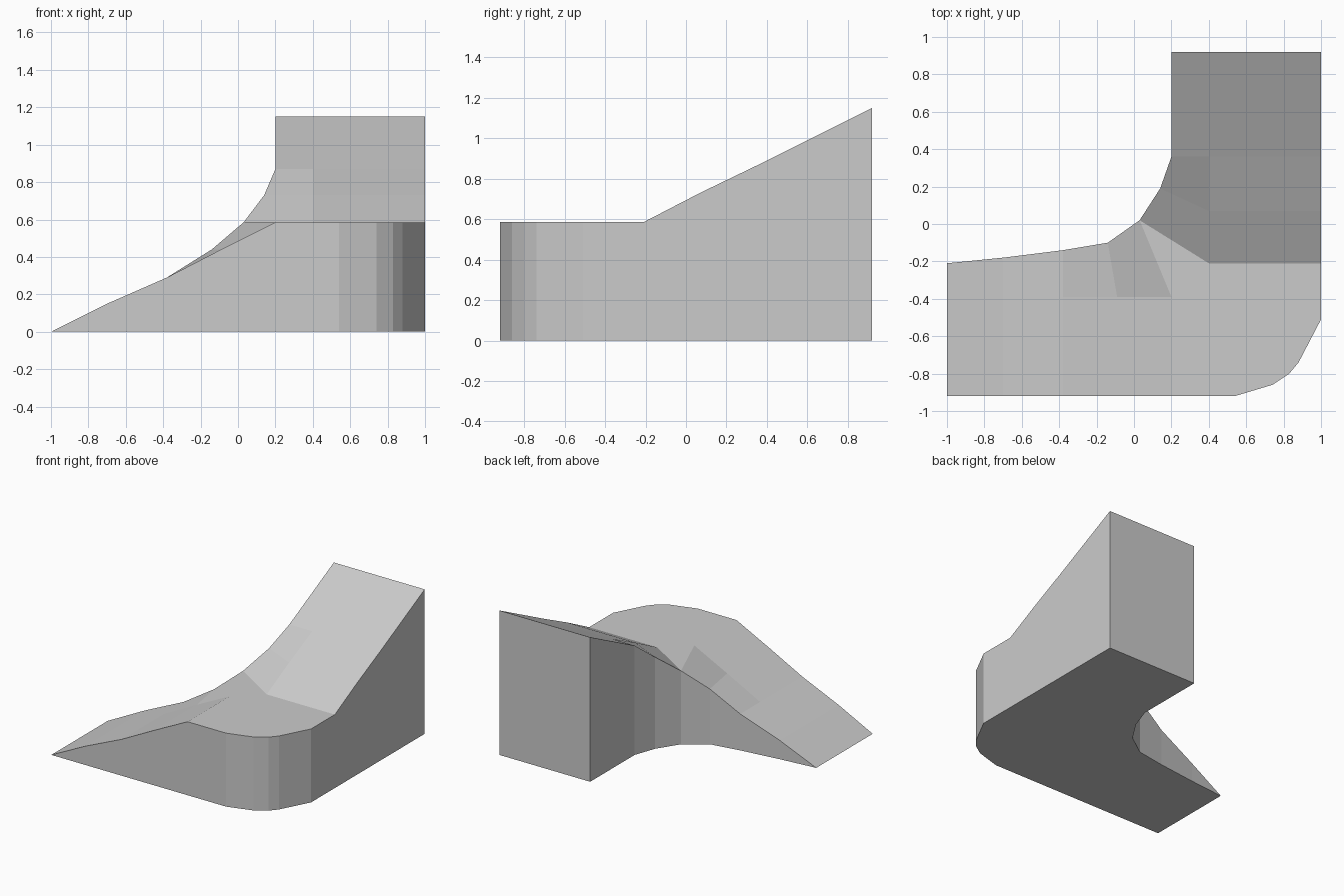
import bpy
import bmesh

cube = bpy.data.objects.get("Cube")
if cube:
    bpy.data.objects.remove(cube, do_unlink=True)

DECK = 0.585          # height of the flat corner
LOW, HIGH = -0.92, 0.92

grey = bpy.data.materials.new("plain grey")
grey.use_nodes = True
colour = (0.6, 0.6, 0.6, 1)
grey.diffuse_color = colour
grey.node_tree.nodes["Principled BSDF"].inputs["Base Color"].default_value = colour

bm = bmesh.new()


def strip(rows):
    """Skin a ladder of rows of points and return the vertex rows."""
    rows = [[bm.verts.new(p) for p in row] for row in rows]
    for a, b in zip(rows, rows[1:]):
        for i in range(len(a) - 1):
            bm.faces.new((a[i], a[i + 1], b[i + 1], b[i]))
    return rows


# Lower ramp: inner edge, mid line and outer edge, climbing along +x
lower = [(-1, -0.21, 0), (-0.7, -0.18, 0.15), (-0.38, -0.14, 0.29),
         (-0.14, -0.10, 0.44), (0.03, 0.02, DECK)]
lower_x = (-1, -0.7, -0.38, -0.09, 0.2)
low_rows = strip([[p, (x, -0.39, p[2]), (x, LOW, p[2])]
                  for p, x in zip(lower, lower_x)])

# Upper ramp: inner edge, mid line and outer edge, climbing along +y
upper = [(0.03, 0.02, DECK), (0.14, 0.19, 0.73), (0.2, 0.36, 0.87),
         (0.2, HIGH, 1.15)]
upper_y = (-0.21, 0.07, 0.36, HIGH)
high_rows = strip([[p, (0.4, y, p[2]), (1, y, p[2])]
                   for p, y in zip(upper, upper_y)])

# Flat corner deck with a rounded outside corner
rounding = [(0.54, LOW), (0.74, -0.86), (0.83, -0.80), (0.88, -0.74), (1, -0.51)]
corner = [bm.verts.new((x, y, DECK)) for x, y in rounding]
bm.faces.new(low_rows[-1] + corner + high_rows[0][:0:-1])
bmesh.ops.remove_doubles(bm, verts=bm.verts[:], dist=0.001)

# Walls and underside: drop a copy of the top to the ground
result = bmesh.ops.extrude_face_region(bm, geom=bm.faces[:], use_keep_orig=True)
for item in result["geom"]:
    if isinstance(item, bmesh.types.BMVert):
        item.co.z = 0
bmesh.ops.remove_doubles(bm, verts=bm.verts[:], dist=0.001)
bmesh.ops.recalc_face_normals(bm, faces=bm.faces[:])

mesh = bpy.data.meshes.new("corner_ramp")
bm.to_mesh(mesh)
bm.free()
mesh.materials.append(grey)
ramp = bpy.data.objects.new("corner_ramp", mesh)
bpy.context.collection.objects.link(ramp)
